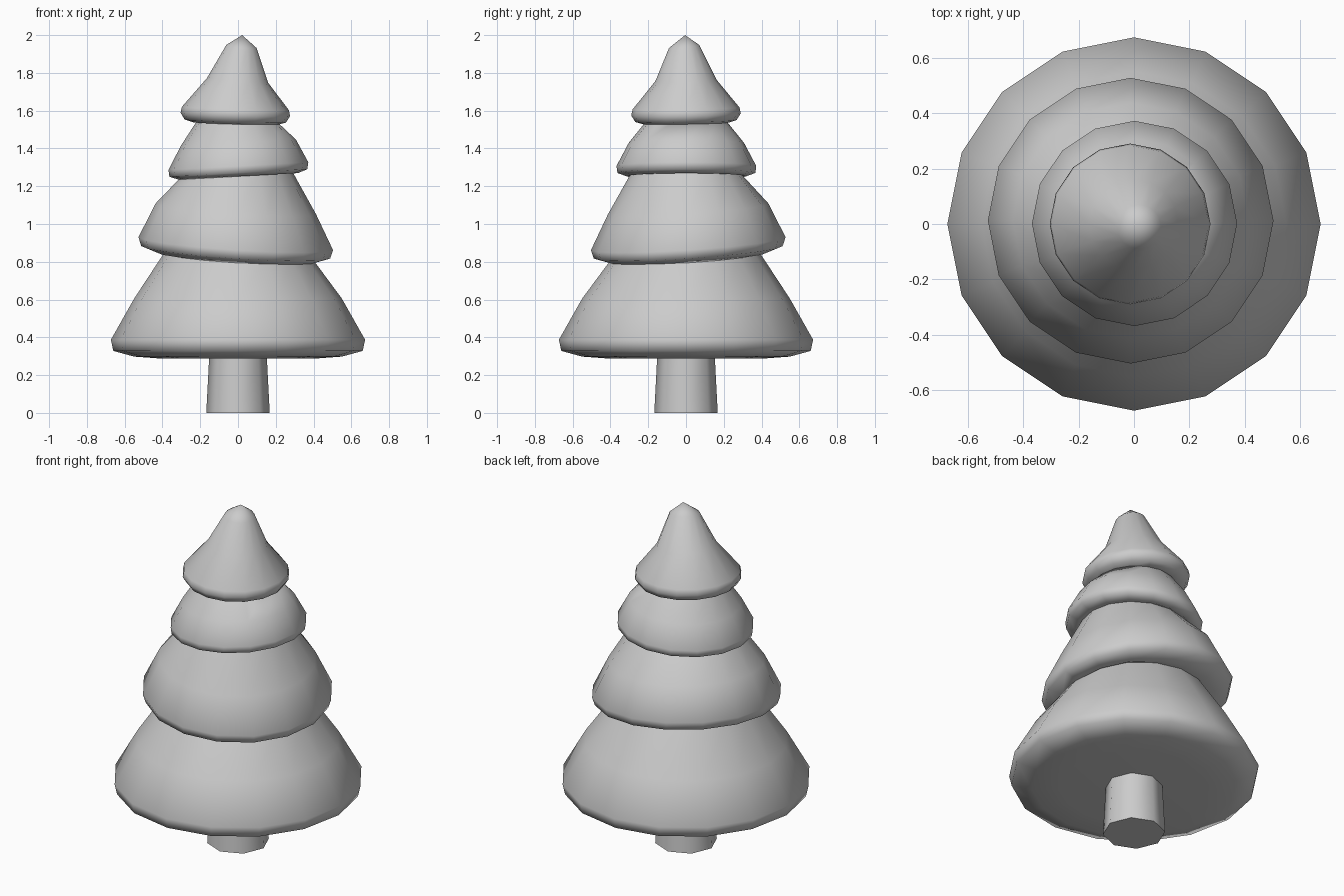
import bpy, bmesh, math

if "Cube" in bpy.data.objects:
    bpy.data.objects.remove(bpy.data.objects["Cube"])


def loft(name, sides, rings, tip=None, angle=75):
    """Skin stacked rings given as (radius, z, cx, cy, slope_x, slope_y)."""
    bm = bmesh.new()
    loops = []
    for r, z, cx, cy, sx, sy in rings:
        loop = []
        for i in range(sides):
            a = 2 * math.pi * i / sides
            x, y = r * math.cos(a), r * math.sin(a)
            loop.append(bm.verts.new((cx + x, cy + y, z + sx * x + sy * y)))
        loops.append(loop)
    for lo, hi in zip(loops, loops[1:]):
        for i in range(sides):
            j = (i + 1) % sides
            bm.faces.new((lo[i], lo[j], hi[j], hi[i]))
    bm.faces.new(loops[0][::-1])
    if tip:
        apex = bm.verts.new(tip)
        for i in range(sides):
            bm.faces.new((loops[-1][i], loops[-1][(i + 1) % sides], apex))
    else:
        bm.faces.new(loops[-1])
    bmesh.ops.recalc_face_normals(bm, faces=bm.faces[:])
    mesh = bpy.data.meshes.new(name)
    bm.to_mesh(mesh)
    bm.free()
    obj = bpy.data.objects.new(name, mesh)
    bpy.context.collection.objects.link(obj)
    bpy.ops.object.select_all(action='DESELECT')
    obj.select_set(True)
    bpy.context.view_layer.objects.active = obj
    bpy.ops.object.shade_smooth_by_angle(angle=math.radians(angle))
    return obj


def tier(profile, cx=0, cy=0, sx=0, sy=0):
    """Rings of one branch layer sharing a centre and a tilt."""
    return [(r, z, cx, cy, sx, sy) for r, z in profile]


# Foliage: four drooping, slightly tilted layers in one continuous skin
rings = tier([(0.40, 0.287), (0.55, 0.298), (0.66, 0.328), (0.673, 0.387), (0.55, 0.605)])
rings += [(0.39, 0.835, 0, 0, -0.035, 0.035)]
rings += tier([(0.42, 0.822), (0.50, 0.85), (0.515, 0.896), (0.425, 1.08)],
              -0.012, 0.012, -0.066, 0.066)
rings += [(0.295, 1.262, -0.005, 0, 0.04, 0)]
rings += tier([(0.315, 1.252), (0.365, 1.27), (0.37, 1.307), (0.305, 1.43)],
              0.002, 0.002, 0.055, 0.0)
rings += [(0.22, 1.535, 0, 0, -0.03, 0.01)]
rings += tier([(0.225, 1.532), (0.268, 1.545), (0.29, 1.58), (0.283, 1.612)],
              -0.014, 0, -0.03, 0.02)
rings += [(0.162, 1.76, -0.002, 0, -0.08, 0.02), (0.08, 1.94, 0.018, -0.01, -0.1, 0.1)]
loft("foliage", 16, rings, tip=(0.022, -0.005, 2.0))

# Trunk
loft("trunk", 8, tier([(0.168, 0.0), (0.153, 0.288)]), angle=60)
